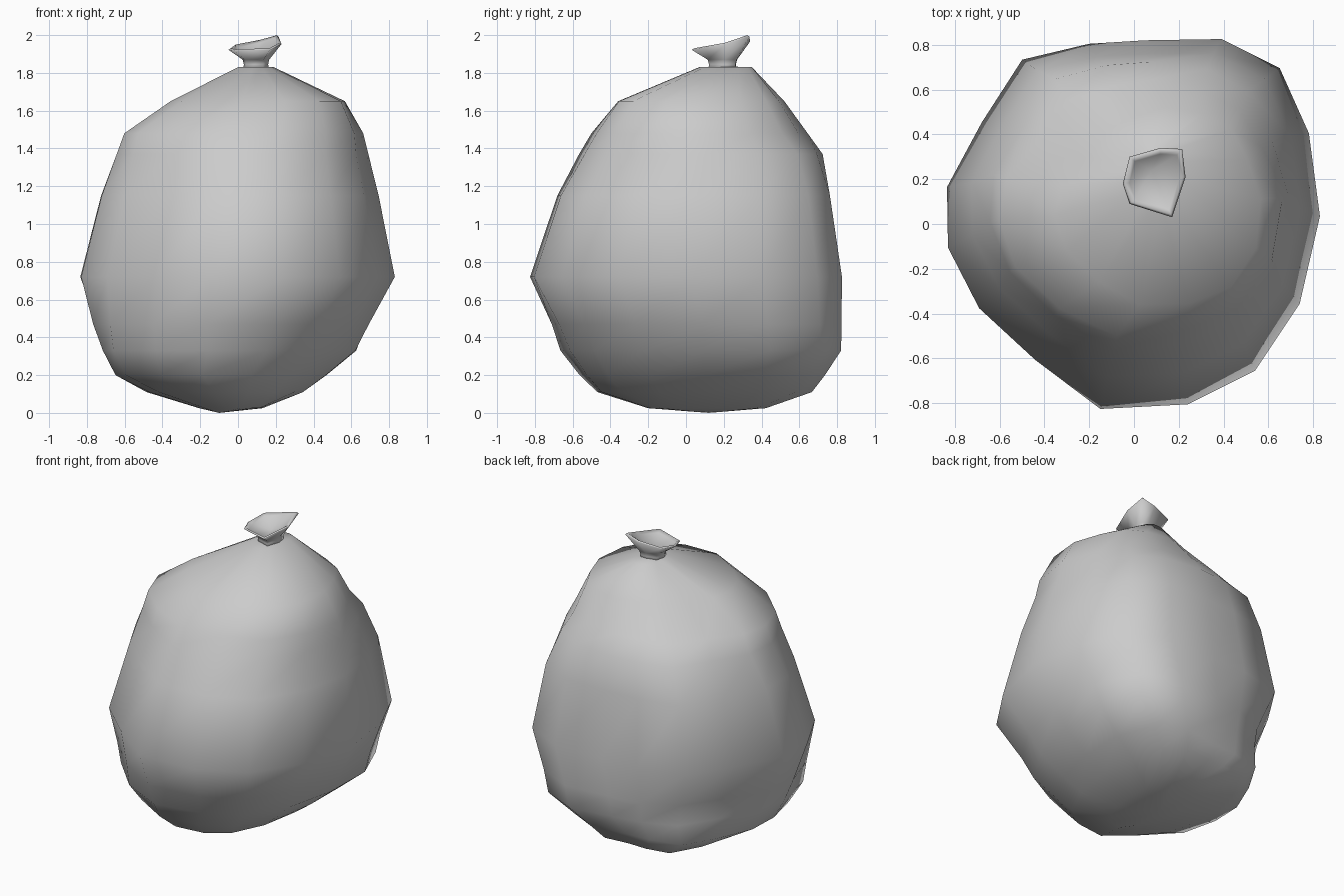
import bpy, bmesh, math

if "Cube" in bpy.data.objects:
    bpy.data.objects.remove(bpy.data.objects["Cube"])


def loft(name, rings, cap_start, cap_end):
    """Skin a stack of equal-length rings and close both ends with a fan."""
    bm = bmesh.new()
    loops = [[bm.verts.new(p) for p in ring] for ring in rings]
    n = len(loops[0])
    for a, b in zip(loops, loops[1:]):
        for i in range(n):
            j = (i + 1) % n
            bm.faces.new((a[i], a[j], b[j], b[i]))
    for loop, tip in ((loops[0], cap_start), (loops[-1], cap_end)):
        v = bm.verts.new(tip)
        for i in range(n):
            bm.faces.new((loop[i], loop[(i + 1) % n], v))
    bmesh.ops.recalc_face_normals(bm, faces=bm.faces)
    mesh = bpy.data.meshes.new(name)
    bm.to_mesh(mesh)
    bm.free()
    mesh.polygons.foreach_set("use_smooth", [True] * len(mesh.polygons))
    obj = bpy.data.objects.new(name, mesh)
    bpy.context.collection.objects.link(obj)
    return obj


# Sagging sack: lumpy plan outline fitted to the extents at each height
outline = [(-.835, .17), (-.83, -.1), (-.69, -.37), (-.44, -.6), (-.15, -.82), (.24, -.8),
           (.54, -.65), (.74, -.35), (.83, .04), (.78, .41), (.65, .7), (.39, .83),
           (.05, .825), (-.2, .81), (-.5, .74), (-.68, .46)]
# z, x min, x max, y min, y max
levels = [(.025, -.2, .13, -.2, .42),
          (.11, -.46, .34, -.46, .65),
          (.2, -.63, .46, -.54, .70),
          (.33, -.69, .615, -.63, .775),
          (.47, -.755, .69, -.69, .80),
          (.72, -.835, .83, -.825, .825),
          (1.15, -.725, .745, -.68, .765),
          (1.37, -.635, .695, -.55, .735),
          (1.48, -.59, .67, -.475, .66),
          (1.65, -.35, .57, -.345, .53),
          (1.83, 0., .19, .07, .35)]
# Diagonal bulges and dents: compass angle, z, height spread, amount
bumps = [(45, 1.5, .2, -.09), (225, 1.5, .2, .07), (135, 1.6, .2, -.09), (315, 1.6, .15, .04),
         (225, .32, .2, .11), (45, .3, .2, .07), (135, .47, .13, -.02), (135, .12, .1, .05)]


def sack_ring(z, x0, x1, y0, y1):
    cx, cy = (x0 + x1) / 2, (y0 + y1) / 2
    pts = []
    for px, py in outline:
        x = (px + .0025) / 1.665 * (x1 - x0)
        y = (py - .005) / 1.65 * (y1 - y0)
        a, r = math.atan2(y, x), math.hypot(x, y)
        size = min(1, (x1 - x0) / .7)
        add = sum(amt * size * max(0, math.cos(a - math.radians(deg)) ** 2 * 2 - 1)
                  * math.exp(-((z - bz) / w) ** 2)
                  for deg, bz, w, amt in bumps if math.cos(a - math.radians(deg)) > 0)
        # shallow dent low on the back left
        d = math.hypot(px + .55, py - .65)
        add -= .07 * math.exp(-(d / .3) ** 2 - ((z - .42) / .15) ** 2)
        pts.append((cx + x * (1 + add / r), cy + y * (1 + add / r), z))
    return pts


loft("sack", [sack_ring(*lv) for lv in levels], (-.1, .12, 0), (.1, .2, 1.835))

# Gathered, flared mouth above the tie
rim = [(-.05, .18, 1.93), (-.02, .09, 1.925), (.17, .03, 1.93), (.23, .21, 1.96),
       (.215, .335, 2.0), (.12, .34, 1.975), (-.02, .3, 1.95)]


def mouth_ring(scale, z=None, dz=0):
    return [(.1 + (x - .1) * scale, .2 + (y - .2) * scale, z if z else h + dz)
            for x, y, h in rim]


loft("tied_mouth",
     [mouth_ring(.48, 1.815), mouth_ring(.46, 1.845), mouth_ring(.5, 1.87),
      mouth_ring(1, dz=-.008), mouth_ring(.93), mouth_ring(.8, dz=-.015)],
     (.1, .2, 1.815), (.08, .24, 1.88))
